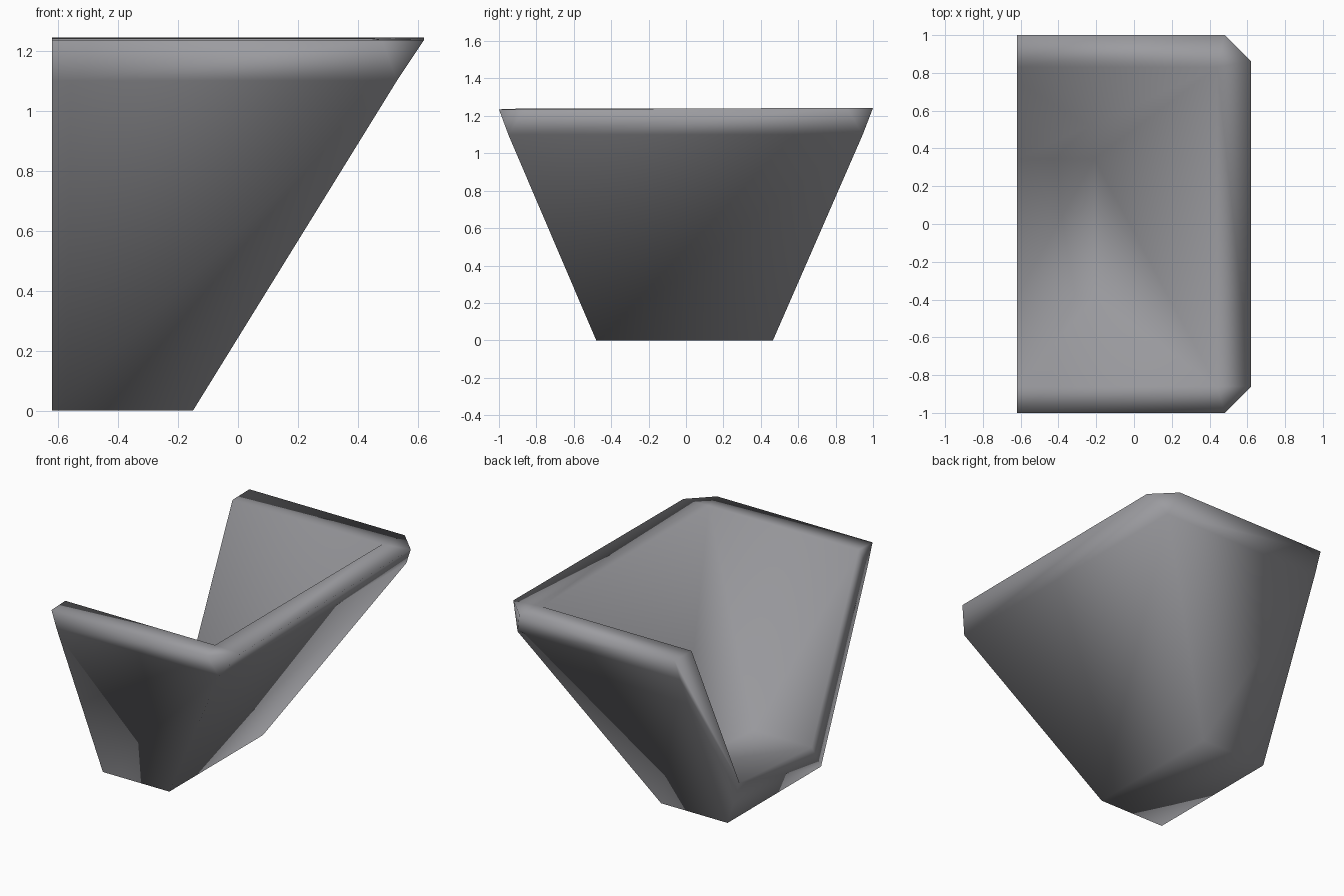
import bpy, bmesh

if "Cube" in bpy.data.objects:
    bpy.data.objects.remove(bpy.data.objects["Cube"])

X0 = -0.62  # open side of the half hopper

# Ring levels from outer base, over the rim, down to the inner floor:
# (right-hand x, front y, front z, back y, back z, corner chamfer)
LEVELS = [
    (-0.15, -0.48, 0.00, 0.465, 0.00, 0.0),
    (0.53, -0.95, 1.10, 0.945, 1.10, 0.0),
    (0.62, -1.00, 1.235, 1.00, 1.243, 0.14),
    (0.44, -0.86, 1.24, 0.83, 1.24, 0.0),
    (-0.21, -0.385, 0.16, 0.345, 0.21, 0.0),
]

bm = bmesh.new()


def make_ring(x, yf, zf, yb, zb, c):
    """Open U-shaped ring; an unchamfered corner is a single shared vertex."""
    pts = [(X0, yf, zf), (x - c, yf, zf), (x, yf + c, zf),
           (x, yb - c, zb), (x - c, yb, zb), (X0, yb, zb)]
    ring = []
    for i, p in enumerate(pts):
        if i and p == pts[i - 1]:
            ring.append(ring[-1])
        else:
            ring.append(bm.verts.new(p))
    return ring


def face(verts):
    unique = list(dict.fromkeys(verts))
    if len(unique) > 2:
        bm.faces.new(unique)


rings = [make_ring(*lv) for lv in LEVELS]

# outer wall, lip, rim and inner wall
for a, b in zip(rings, rings[1:]):
    for i in range(5):
        face([a[i], a[i + 1], b[i + 1], b[i]])

# underside and inner floor
face(rings[0])
face(rings[-1])

# thickness of the cut side: front wall, back wall, floor
face([r[0] for r in rings])
face([r[-1] for r in rings])
face([rings[0][0], rings[0][-1], rings[-1][-1], rings[-1][0]])

bmesh.ops.recalc_face_normals(bm, faces=bm.faces)
for f in bm.faces:
    f.smooth = True

mesh = bpy.data.meshes.new("half_hopper")
bm.to_mesh(mesh)
bm.free()
hopper = bpy.data.objects.new("half_hopper", mesh)
bpy.context.collection.objects.link(hopper)

# single grey colour
grey = bpy.data.materials.new("medium grey")
grey.diffuse_color = (0.33, 0.33, 0.35, 1)
grey.use_nodes = True
grey.node_tree.nodes["Principled BSDF"].inputs["Base Color"].default_value = grey.diffuse_color
mesh.materials.append(grey)
